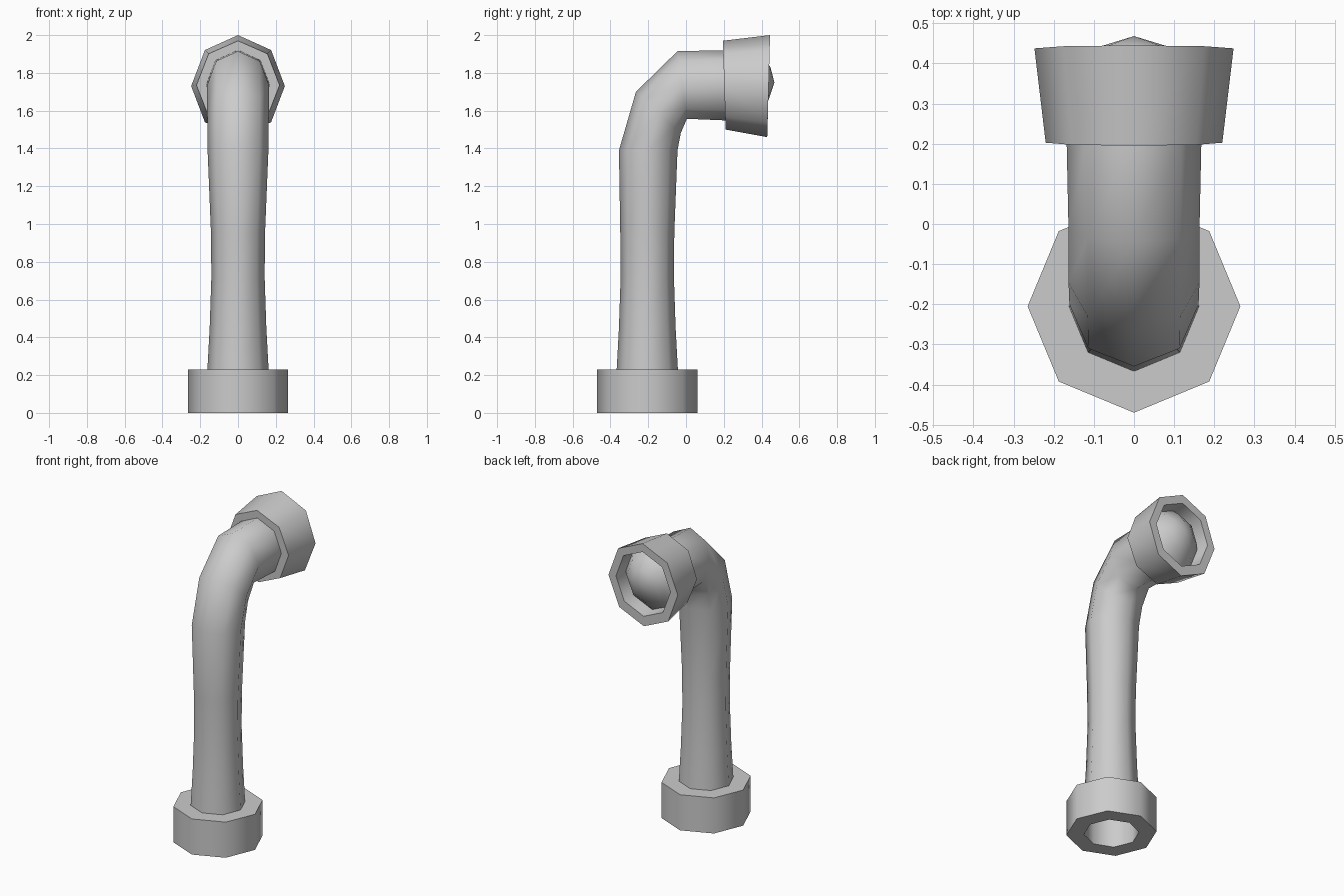
import bpy, bmesh, math
from mathutils import Vector

if "Cube" in bpy.data.objects:
    bpy.data.objects.remove(bpy.data.objects["Cube"])

SIDES = 8


def loft(name, rings, loop=False):
    """Skin octagonal rings given as (outer y, outer z, inner y, inner z, half width)."""
    bm = bmesh.new()
    loops = []
    for ya, za, yb, zb, w in rings:
        a, b = Vector((0, ya, za)), Vector((0, yb, zb))
        mid, half = (a + b) / 2, (a - b) / 2
        loops.append([bm.verts.new(mid + half * math.cos(t) + Vector((w * math.sin(t), 0, 0)))
                      for t in (math.tau * i / SIDES for i in range(SIDES))])
    pairs = list(zip(loops, loops[1:]))
    if loop:
        pairs.append((loops[-1], loops[0]))
    for p, q in pairs:
        for i in range(SIDES):
            j = (i + 1) % SIDES
            bm.faces.new((p[i], p[j], q[j], q[i]))
    bmesh.ops.remove_doubles(bm, verts=bm.verts, dist=0.0005)
    bmesh.ops.recalc_face_normals(bm, faces=bm.faces)
    mesh = bpy.data.meshes.new(name)
    bm.to_mesh(mesh)
    bm.free()
    ob = bpy.data.objects.new(name, mesh)
    bpy.context.collection.objects.link(ob)
    bpy.ops.object.select_all(action='DESELECT')
    ob.select_set(True)
    bpy.context.view_layer.objects.active = ob
    bpy.ops.object.shade_smooth_by_angle(angle=math.radians(60))
    return ob


def level(r, z, y=-0.205):
    """Horizontal ring around the upright pipe axis."""
    return (y - r, z, y + r, z, r)


# Base collar: thick ring, open through the middle
loft("base_collar", [level(0.265, 0), level(0.265, 0.23),
                     level(0.162, 0.23), level(0.162, 0)], loop=True)

# Pipe: pinched upright shaft, then a bend towards the back
loft("pipe", [
    level(0.162, 0.23),
    level(0.150, 0.45),
    level(0.141, 0.72),
    level(0.143, 0.95),
    (-0.355, 1.39, -0.045, 1.39, 0.161),
    (-0.265, 1.70, -0.028, 1.48, 0.163),
    (-0.045, 1.915, 0.005, 1.557, 0.163),
    (0.21, 1.92, 0.22, 1.548, 0.168),
])

# Head collar: flared ring with a recessed opening
loft("head_collar", [
    (0.197, 1.92, 0.209, 1.55, 0.168),
    (0.195, 1.97, 0.210, 1.50, 0.220),
    (0.445, 2.00, 0.430, 1.46, 0.248),
    (0.443, 1.945, 0.432, 1.525, 0.195),
    (0.350, 1.935, 0.345, 1.535, 0.188),
])

# Domed plug inside the head opening
loft("head_dome", [
    (0.350, 1.935, 0.345, 1.535, 0.188),
    (0.405, 1.890, 0.395, 1.590, 0.145),
    (0.447, 1.830, 0.437, 1.655, 0.085),
    (0.468, 1.750, 0.468, 1.750, 0.0),
])
